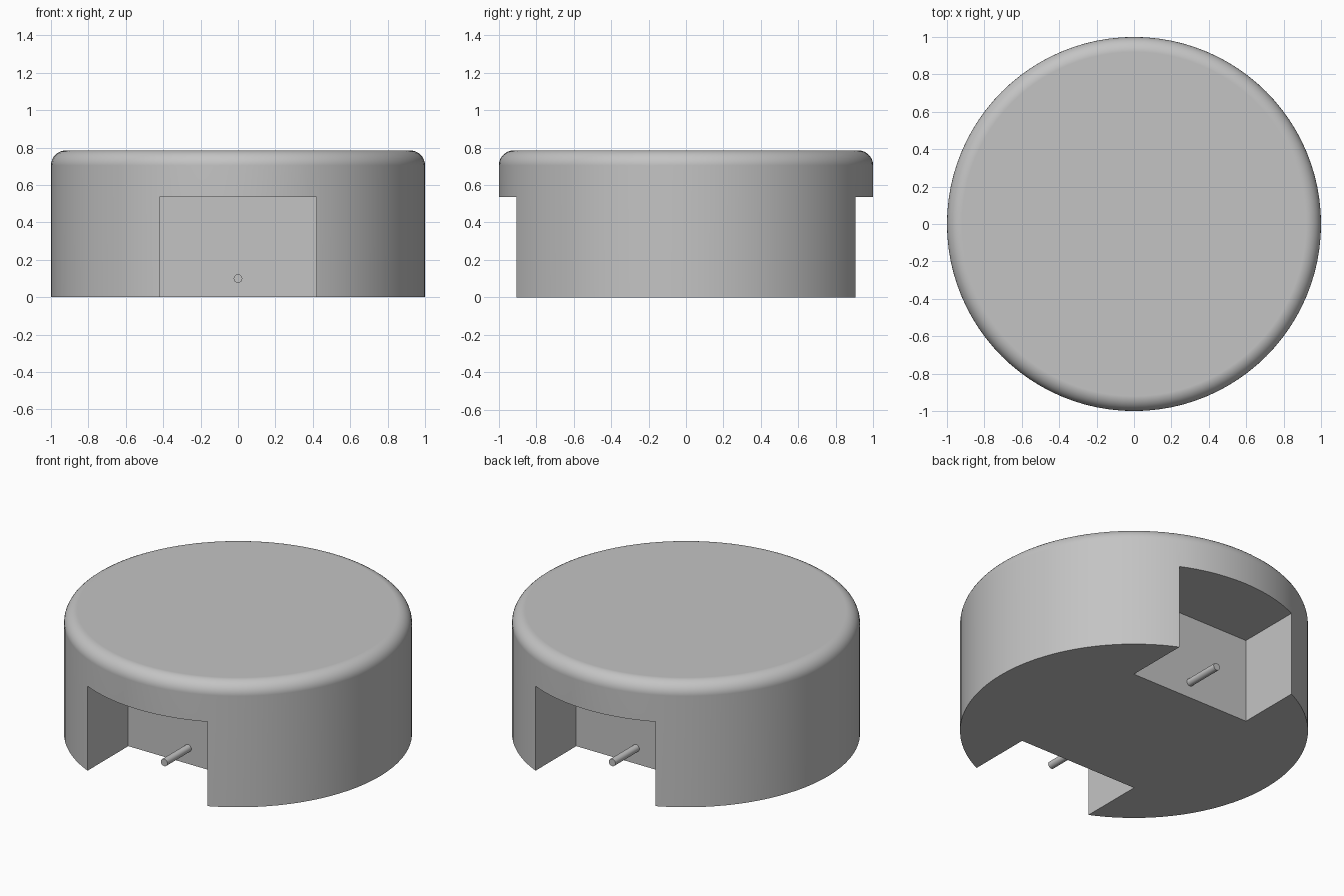
import bpy
import bmesh
import math

RADIUS, HEIGHT, ROUND = 1.0, 0.785, 0.08
NOTCH_HALF_WIDTH, NOTCH_TOP, NOTCH_BACK = 0.42, 0.535, 0.5
PIN_RADIUS, PIN_HEIGHT, PIN_END = 0.023, 0.1, 0.74

if "Cube" in bpy.data.objects:
    bpy.data.objects.remove(bpy.data.objects["Cube"], do_unlink=True)

grey = bpy.data.materials.new("plain grey")
grey.use_nodes = True
colour = (0.55, 0.55, 0.55, 1)
grey.diffuse_color = colour
grey.node_tree.nodes["Principled BSDF"].inputs["Base Color"].default_value = colour


def activate(obj):
    bpy.ops.object.select_all(action="DESELECT")
    obj.select_set(True)
    bpy.context.view_layer.objects.active = obj


def smooth(obj):
    activate(obj)
    bpy.ops.object.shade_smooth_by_angle(angle=math.radians(35))


# Round body with a softened top rim
bpy.ops.mesh.primitive_cylinder_add(vertices=96, radius=RADIUS, depth=HEIGHT,
                                    location=(0, 0, HEIGHT / 2))
body = bpy.context.object
body.name = "round_body"
body.data.materials.append(grey)
bm = bmesh.new()
bm.from_mesh(body.data)
rim = [e for e in bm.edges if all(v.co.z > 0 for v in e.verts)]
bmesh.ops.bevel(bm, geom=rim, offset=ROUND, segments=8, profile=0.5, affect="EDGES")
bm.to_mesh(body.data)
bm.free()

# Square notches in the front and back, each with a pin
for side, y in (("front", -1), ("back", 1)):
    bpy.ops.mesh.primitive_cube_add(size=1, location=(0, y * (NOTCH_BACK + 0.5), NOTCH_TOP - 0.5))
    cutter = bpy.context.object
    cutter.name = side + "_notch_cutter"
    cutter.scale = (2 * NOTCH_HALF_WIDTH, 1, 1)
    cutter.hide_render = True
    cutter.data.materials.append(grey)
    cut = body.modifiers.new(side + "_notch", "BOOLEAN")
    cut.operation = "DIFFERENCE"
    cut.solver = "EXACT"
    cut.object = cutter
    activate(body)
    bpy.ops.object.modifier_apply(modifier=cut.name)
    bpy.data.objects.remove(cutter, do_unlink=True)

    inner = NOTCH_BACK - 0.02
    bpy.ops.mesh.primitive_cylinder_add(
        vertices=24, radius=PIN_RADIUS, depth=PIN_END - inner,
        location=(0, y * (PIN_END + inner) / 2, PIN_HEIGHT),
        rotation=(math.pi / 2, 0, 0))
    pin = bpy.context.object
    pin.name = side + "_pin"
    pin.data.materials.append(grey)
    smooth(pin)

# Smooth walls while keeping the flat faces flat
smooth(body)
weighted = body.modifiers.new("flat_top_normals", "WEIGHTED_NORMAL")
weighted.keep_sharp = True
